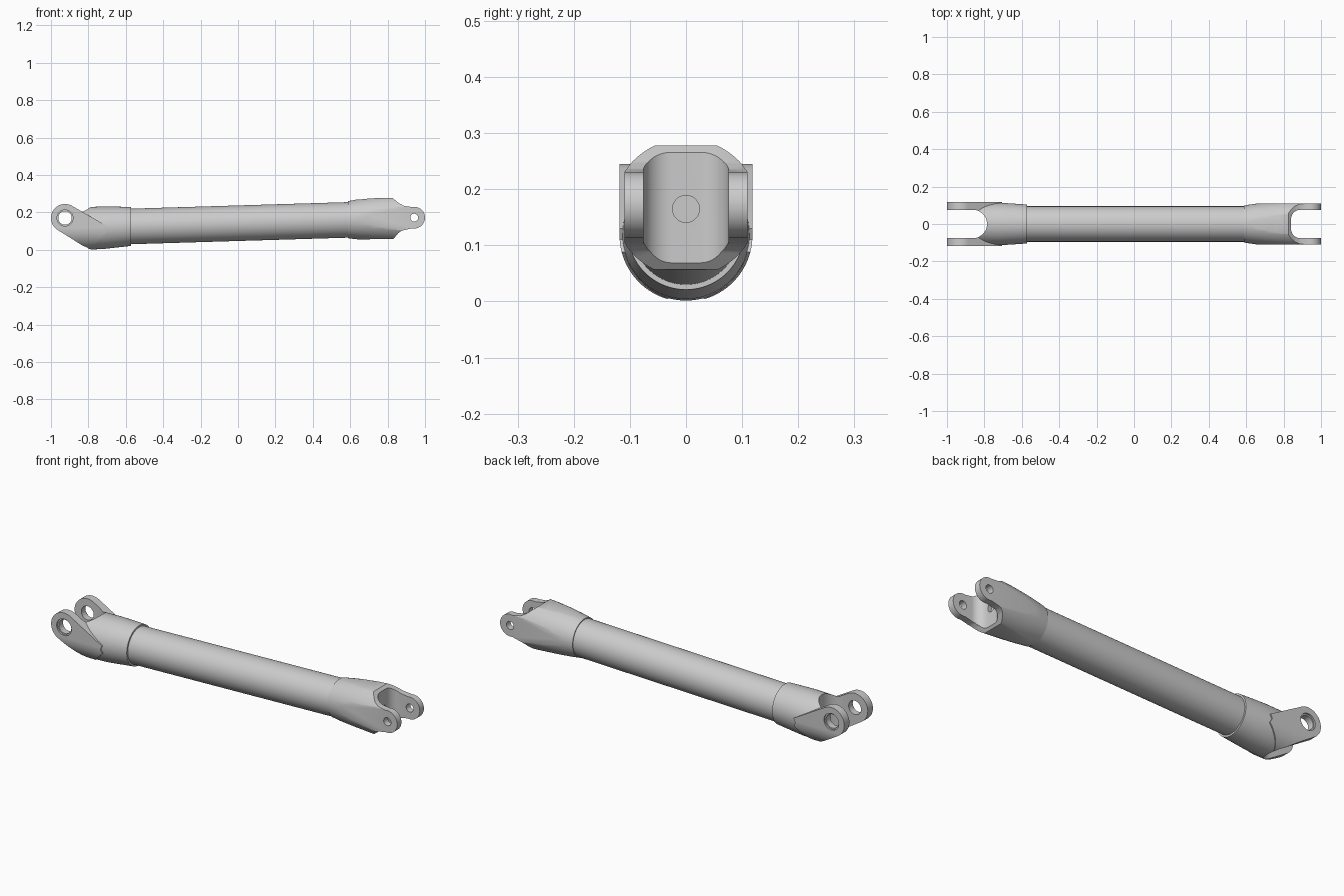
import bpy, bmesh
from math import sin, cos, pi, radians
from mathutils import Vector

if "Cube" in bpy.data.objects:
    bpy.data.objects.remove(bpy.data.objects["Cube"])


def finish(bm, name):
    bmesh.ops.recalc_face_normals(bm, faces=bm.faces)
    me = bpy.data.meshes.new(name)
    bm.to_mesh(me)
    bm.free()
    ob = bpy.data.objects.new(name, me)
    bpy.context.collection.objects.link(ob)
    return ob


def loft(name, rings, n=96):
    """Round body along x; rings are (x, centre z, radius)."""
    bm = bmesh.new()
    loops = [[bm.verts.new((x, r * cos(2 * pi * i / n), z + r * sin(2 * pi * i / n)))
              for i in range(n)] for x, z, r in rings]
    for a, b in zip(loops, loops[1:]):
        for i in range(n):
            bm.faces.new((a[i], a[(i + 1) % n], b[(i + 1) % n], b[i]))
    bm.faces.new(loops[0])
    bm.faces.new(loops[-1])
    return finish(bm, name)


def prism(name, pts, axis, lo, hi):
    """Extrude a 2D profile along the given axis."""
    place = {'X': lambda p, t: (t, p[0], p[1]),
             'Y': lambda p, t: (p[0], t, p[1]),
             'Z': lambda p, t: (p[0], p[1], t)}[axis]
    bm = bmesh.new()
    face = bm.faces.new([bm.verts.new(place(p, lo)) for p in pts])
    ext = bmesh.ops.extrude_face_region(bm, geom=[face])
    shift = Vector(place((0, 0), hi - lo))
    bmesh.ops.translate(bm, vec=shift,
                        verts=[v for v in ext['geom'] if isinstance(v, bmesh.types.BMVert)])
    return finish(bm, name)


def arc(cx, cy, r, a0, a1, n=24):
    return [(cx + r * cos(radians(a0 + (a1 - a0) * i / n)),
             cy + r * sin(radians(a0 + (a1 - a0) * i / n))) for i in range(n + 1)]


def disc(cx, cy, r):
    return arc(cx, cy, r, 0, 352.5, 47)


def boolean(ob, tool, op):
    mod = ob.modifiers.new(op, 'BOOLEAN')
    mod.operation, mod.solver, mod.object = op, 'EXACT', tool
    dg = bpy.context.evaluated_depsgraph_get()
    me = bpy.data.meshes.new_from_object(ob.evaluated_get(dg))
    ob.modifiers.clear()
    ob.data = me
    bpy.data.objects.remove(tool)


# Main tube, slightly inclined
tube = loft('main_tube', [(-0.62, 0.1235, 0.095), (0.64, 0.1615, 0.095)])

# Left fork: flared socket trimmed along the sloping underside
left = loft('left_fork', [(-0.87, 0.114, 0.113), (-0.80, 0.115, 0.114),
                          (-0.72, 0.118, 0.1135), (-0.66, 0.121, 0.110),
                          (-0.572, 0.125, 0.104)])
boolean(left, prism('trim', [(-0.965, 0.107), (-0.797, 0.001), (-0.797, -0.1), (-0.4, -0.1),
                             (-0.4, 0.4), (-0.965, 0.4)], 'Y', -0.3, 0.3), 'INTERSECT')

# Left lugs: teardrop block rounded to follow the socket
lug = prism('lug', arc(-0.925, 0.17, 0.075, 60, 238) +
            [(-0.797, 0.0015), (-0.705, 0.088), (-0.715, 0.11), (-0.705, 0.130)], 'Y', -0.14, 0.14)
boolean(lug, prism('round', arc(0, 0.118, 0.1185, 180, 360, 48) + [(0.1185, 0.4), (-0.1185, 0.4)],
                   'X', -1.2, -0.4), 'INTERSECT')
boolean(left, lug, 'UNION')
boolean(left, prism('slot', [(-1.2, -0.076)] + arc(-0.862, 0, 0.076, -90, 90) + [(-1.2, 0.076)],
                    'Z', -0.2, 0.5), 'DIFFERENCE')
boolean(left, prism('bore', disc(-0.925, 0.17, 0.036), 'Y', -0.3, 0.3), 'DIFFERENCE')
for s in (-1, 1):
    lo, hi = sorted((s * 0.110, s * 0.2))
    boolean(left, prism('counterbore', disc(-0.925, 0.17, 0.043), 'Y', lo, hi), 'DIFFERENCE')

# Right fork: cone clipped to a flat-sided shape with lug outline
right = loft('right_fork', [(0.588, 0.161, 0.099), (0.64, 0.163, 0.107), (0.70, 0.165, 0.114),
                            (0.78, 0.167, 0.121), (0.86, 0.167, 0.126), (1.05, 0.169, 0.128)])
outline = ([(0.5, -0.1), (0.60, 0.056), (0.83, 0.057), (0.858, 0.090), (0.875, 0.102)] +
           arc(0.942, 0.172, 0.058, -102, 102) +
           [(0.885, 0.236), (0.862, 0.248), (0.825, 0.278), (0.77, 0.278), (0.70, 0.274),
            (0.64, 0.268), (0.5, 0.268)])
boolean(right, prism('outline', outline, 'Y', -0.11, 0.11), 'INTERSECT')
boolean(right, prism('slot', arc(0.890, -0.026, 0.050, 270, 180, 12) +
                     arc(0.890, 0.026, 0.050, 180, 90, 12) + [(1.2, 0.076), (1.2, -0.076)],
                     'Z', -0.2, 0.5), 'DIFFERENCE')
boolean(right, prism('bore', disc(0.942, 0.172, 0.021), 'Y', -0.3, 0.3), 'DIFFERENCE')
boolean(right, prism('drain', disc(0, 0.165, 0.024), 'X', 0.82, 1.2), 'DIFFERENCE')

# Smooth shading with crisp edges
bpy.ops.object.select_all(action='DESELECT')
for ob in (tube, left, right):
    ob.select_set(True)
bpy.context.view_layer.objects.active = tube
bpy.ops.object.shade_smooth_by_angle(angle=radians(25))
